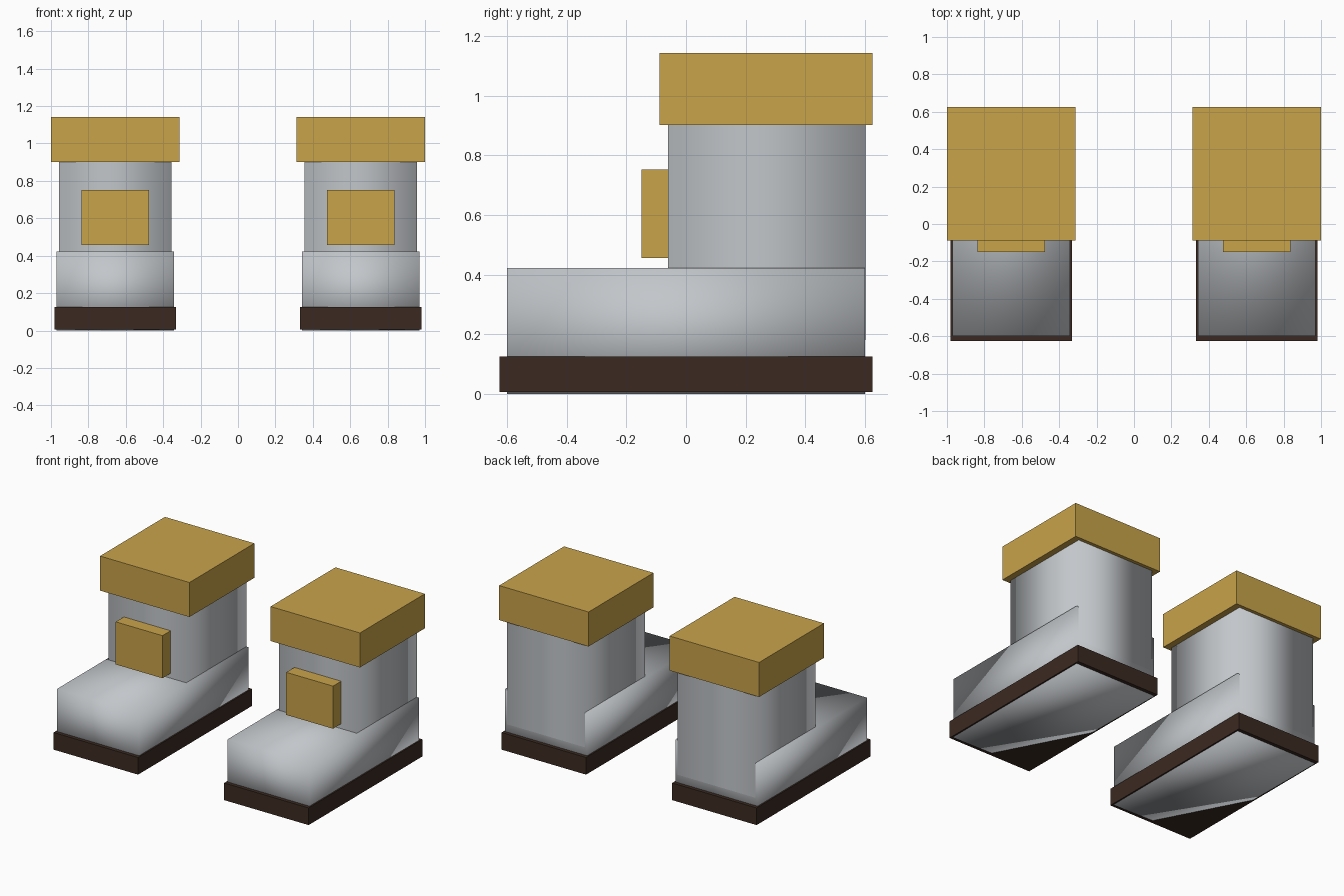
import bpy, bmesh

if "Cube" in bpy.data.objects:
    bpy.data.objects.remove(bpy.data.objects["Cube"])


def material(name, rgb):
    m = bpy.data.materials.new(name)
    m.diffuse_color = (*rgb, 1)
    m.use_nodes = True
    m.node_tree.nodes["Principled BSDF"].inputs["Base Color"].default_value = m.diffuse_color
    return m


gold = material("gold", (0.578, 0.366, 0.0685))
grey = material("silver grey", (0.54, 0.565, 0.59))
brown = material("dark brown", (0.044, 0.0232, 0.0152))


def box(name, mat, x, y, z, smooth=False, caps=True, raise_corner=0.0):
    """Box from (min, max) ranges; optionally smooth, open-ended or with one lifted bottom corner."""
    bm = bmesh.new()
    bmesh.ops.create_cube(bm, size=1)
    for v in bm.verts:
        low_corner = v.co.x < 0 and v.co.y < 0 and v.co.z < 0
        v.co = [r[0] if c < 0 else r[1] for c, r in zip(v.co, (x, y, z))]
        if low_corner:
            v.co.z += raise_corner
    if not caps:
        ends = [f for f in bm.faces if abs(f.normal.z) > 0.5]
        bmesh.ops.delete(bm, geom=ends, context='FACES_ONLY')
    if raise_corner:
        # split the uneven underside across the diagonal beside the lifted corner
        bm.verts.ensure_lookup_table()
        a = min(bm.verts, key=lambda v: v.co.z * 100 - v.co.x + v.co.y)
        b = min(bm.verts, key=lambda v: v.co.z * 100 + v.co.x - v.co.y)
        bmesh.ops.connect_verts(bm, verts=[a, b])
    for f in bm.faces:
        f.smooth = smooth
    me = bpy.data.meshes.new(name)
    bm.to_mesh(me)
    bm.free()
    me.materials.append(mat)
    ob = bpy.data.objects.new(name, me)
    bpy.context.collection.objects.link(ob)
    return ob


for side, cx in (("left", -0.656), ("right", 0.656)):
    def across(w):
        return (cx - w / 2, cx + w / 2)

    # sole slab
    box(side + "_sole", brown, across(0.65), (-0.625, 0.625), (0.006, 0.125))
    # foot block, reaching down through the sole
    box(side + "_foot", grey, across(0.63), (-0.6, 0.6), (0.0, 0.422),
        smooth=True, raise_corner=0.012)
    # boot shaft, open-ended inside foot and cuff
    box(side + "_shaft", grey, across(0.6), (-0.06, 0.601), (0.18, 0.95),
        smooth=True, caps=False)
    # cuff on top
    box(side + "_cuff", gold, across(0.688), (-0.088, 0.625), (0.902, 1.142))
    # front plate
    box(side + "_buckle", gold, across(0.36), (-0.15, -0.05), (0.456, 0.752))
